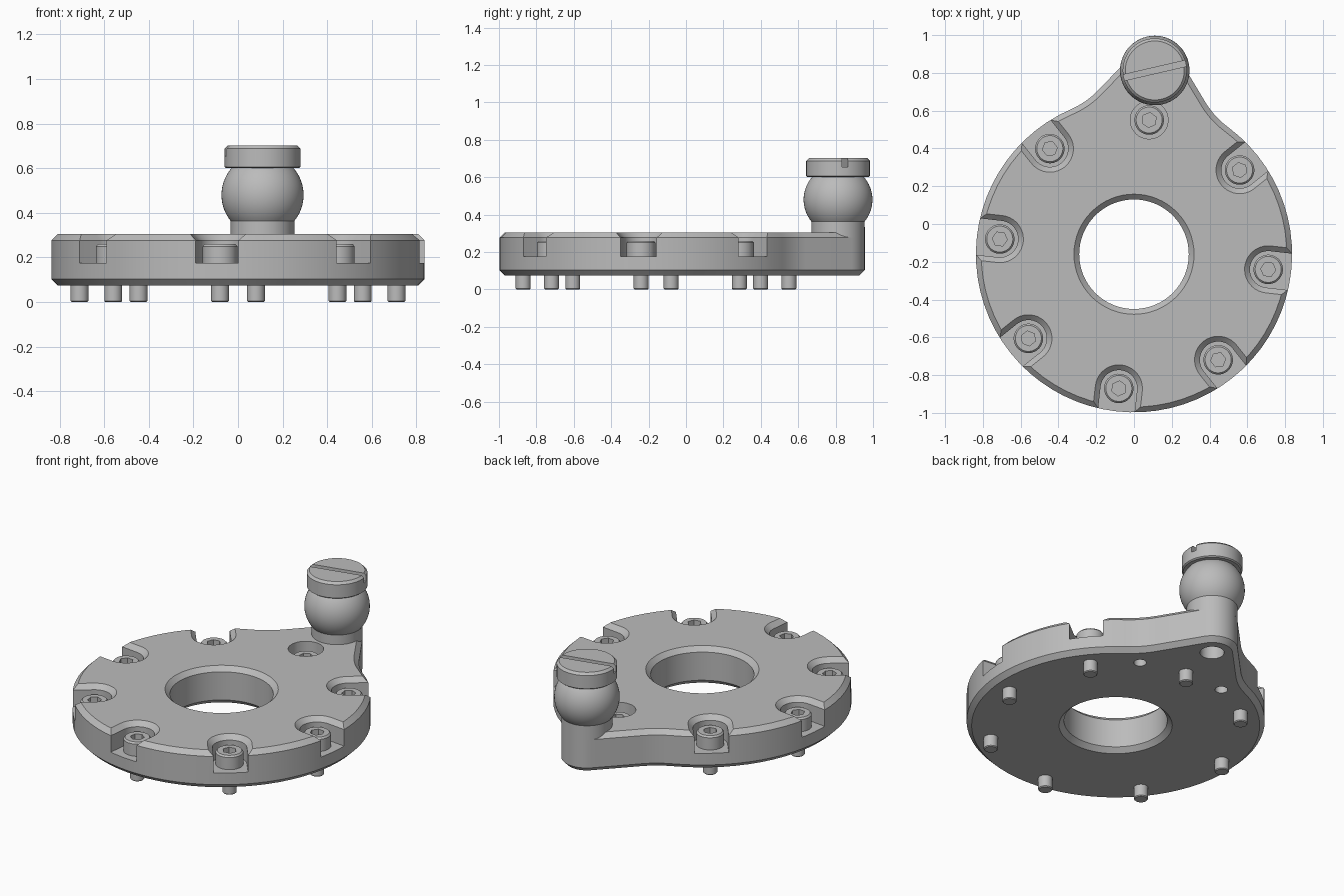
import bpy, bmesh
from math import sin, cos, acos, sqrt, radians, pi
from mathutils import Matrix, Vector

cube = bpy.data.objects.get("Cube")
if cube:
    bpy.data.objects.remove(cube, do_unlink=True)

grey = bpy.data.materials.new("plain_grey")
grey.use_nodes = True
color = (0.5, 0.5, 0.5, 1)
grey.diffuse_color = color
grey.node_tree.nodes["Principled BSDF"].inputs["Base Color"].default_value = color

# Main dimensions
CENTRE = Vector((0, -0.16, 0))
AXIS = 83.55             # direction of the ear, in degrees
DISC, EAR, FILLET = 0.837, 0.143, 0.45
EAR_DIST, BOLT_DIST = 0.979, 0.715
LOW, TOP, CHAMFER = 0.075, 0.305, 0.028


def arc(cx, cy, r, start, end, n):
    steps = [radians(start + (end - start) * i / n) for i in range(n + 1)]
    return [(cx + r * cos(a), cy + r * sin(a)) for a in steps]


def circle(r, n=48, cx=0.0, cy=0.0):
    return arc(cx, cy, r, 0, 360, n)[:-1]


def polar(dist, degrees):
    a = radians(degrees)
    return Matrix.Translation(CENTRE) @ Matrix.Rotation(a, 4, 'Z') @ Matrix.Translation((dist, 0, 0))


def loft(bm, sections, matrix=Matrix()):
    """Join stacked (outline, height) sections into a capped solid."""
    rings = [[bm.verts.new(matrix @ Vector((x, y, z))) for x, y in pts] for pts, z in sections]
    for low, high in zip(rings, rings[1:]):
        for i in range(len(low)):
            j = (i + 1) % len(low)
            bm.faces.new((low[i], low[j], high[j], high[i]))
    bm.faces.new(rings[0][::-1])
    bm.faces.new(rings[-1])


def turned(bm, profile, matrix=Matrix(), n=48):
    loft(bm, [(circle(r, n), z) for r, z in profile], matrix)


def finish(name, bm):
    bmesh.ops.recalc_face_normals(bm, faces=bm.faces[:])
    mesh = bpy.data.meshes.new(name)
    bm.to_mesh(mesh)
    bm.free()
    mesh.materials.append(grey)
    obj = bpy.data.objects.new(name, mesh)
    bpy.context.collection.objects.link(obj)
    return obj


def cut(obj, cutter):
    mod = obj.modifiers.new("cut", 'BOOLEAN')
    mod.operation, mod.solver, mod.object = 'DIFFERENCE', 'EXACT', cutter
    graph = bpy.context.evaluated_depsgraph_get()
    mesh = bpy.data.meshes.new_from_object(obj.evaluated_get(graph))
    obj.modifiers.clear()
    obj.data = mesh
    bpy.data.objects.remove(cutter, do_unlink=True)


def smooth(obj):
    bpy.ops.object.select_all(action='DESELECT')
    obj.select_set(True)
    bpy.context.view_layer.objects.active = obj
    bpy.ops.object.shade_smooth_by_angle(angle=radians(25))


def plate_outline(d):
    """Disc blended into a rounded ear, moved inward by d."""
    lean = 52.5
    reach = EAR_DIST * cos(radians(lean)) + EAR + FILLET
    t = lean - acos(reach / (DISC + FILLET)) * 180 / pi
    fx = (DISC + FILLET) * cos(radians(t))
    fy = (DISC + FILLET) * sin(radians(t))
    pts = arc(0, 0, DISC - d, t, 360 - t, 60)
    pts += arc(fx, -fy, FILLET + d, 180 - t, 180 - lean, 8)[1:]
    pts += arc(EAR_DIST, 0, EAR - d, -lean, lean, 16)
    pts += arc(fx, fy, FILLET + d, lean - 180, t - 180, 8)[:-1]
    return pts


def slot_outline(w):
    return arc(0, 0, w, 90, 270, 20) + [(0.3, -w), (0.3, w)]


# Plate with chamfered edges
bm = bmesh.new()
loft(bm, [(plate_outline(CHAMFER), LOW), (plate_outline(0), LOW + CHAMFER),
          (plate_outline(0), TOP - CHAMFER), (plate_outline(CHAMFER), TOP)], polar(0, AXIS))
plate = finish("flange_plate", bm)

# Centre bore, screw pockets and underside holes
bm = bmesh.new()
over = 0.02
turned(bm, [(0.318 + over, LOW - over), (0.29, LOW + CHAMFER),
            (0.29, TOP - CHAMFER), (0.318 + over, TOP + over)], polar(0, 0), 64)
for k in range(1, 8):
    loft(bm, [(slot_outline(0.097), 0.175), (slot_outline(0.097), TOP - CHAMFER),
              (slot_outline(0.125 + over), TOP + over)], polar(BOLT_DIST, AXIS + 45 * k))
turned(bm, [(0.1, 0.175), (0.1, TOP + over)], polar(BOLT_DIST, AXIS), 40)
for side in (-1, 1):
    turned(bm, [(0.036, LOW - over), (0.036, 0.17)], polar(BOLT_DIST, AXIS + side * 22.5), 24)
turned(bm, [(0.068, LOW - over), (0.068, 0.2)], polar(EAR_DIST, AXIS), 32)
cut(plate, finish("plate_cutter", bm))
smooth(plate)

# Socket head screws sharing one mesh
bm = bmesh.new()
turned(bm, [(0.035, 0), (0.04, 0.005), (0.04, 0.17), (0.078, 0.17),
            (0.078, 0.25), (0.069, 0.26)], n=32)
screw = finish("screw", bm)
bm = bmesh.new()
turned(bm, [(0.04, 0.21), (0.04, 0.3)], n=6)
cut(screw, finish("hex_cutter", bm))
smooth(screw)
screw.matrix_world = polar(BOLT_DIST, AXIS)
for k in range(1, 8):
    copy = screw.copy()
    copy.name = "screw_%d" % (k + 1)
    copy.matrix_world = polar(BOLT_DIST, AXIS + 45 * k)
    bpy.context.collection.objects.link(copy)

# Neck and ball on the ear
post = Matrix.Translation(polar(EAR_DIST, AXIS).translation)
ball_r, ball_z = 0.184, 0.48
bm = bmesh.new()
profile = [(EAR, TOP - CHAMFER)]
for i in range(21):
    z = 0.364 + (0.602 - 0.364) * i / 20
    profile.append((sqrt(ball_r ** 2 - (z - ball_z) ** 2), z))
turned(bm, profile, post, 56)
smooth(finish("ball_post", bm))

# Slotted cap
bm = bmesh.new()
turned(bm, [(0.162, 0.6), (0.17, 0.606), (0.17, 0.688), (0.156, 0.702)], post, 56)
cap = finish("slotted_cap", bm)
bm = bmesh.new()
groove = [(-0.3, -0.016), (0.3, -0.016), (0.3, 0.016), (-0.3, 0.016)]
loft(bm, [(groove, 0.655), (groove, 0.75)], post @ Matrix.Rotation(radians(13), 4, 'Z'))
cut(cap, finish("groove_cutter", bm))
smooth(cap)
